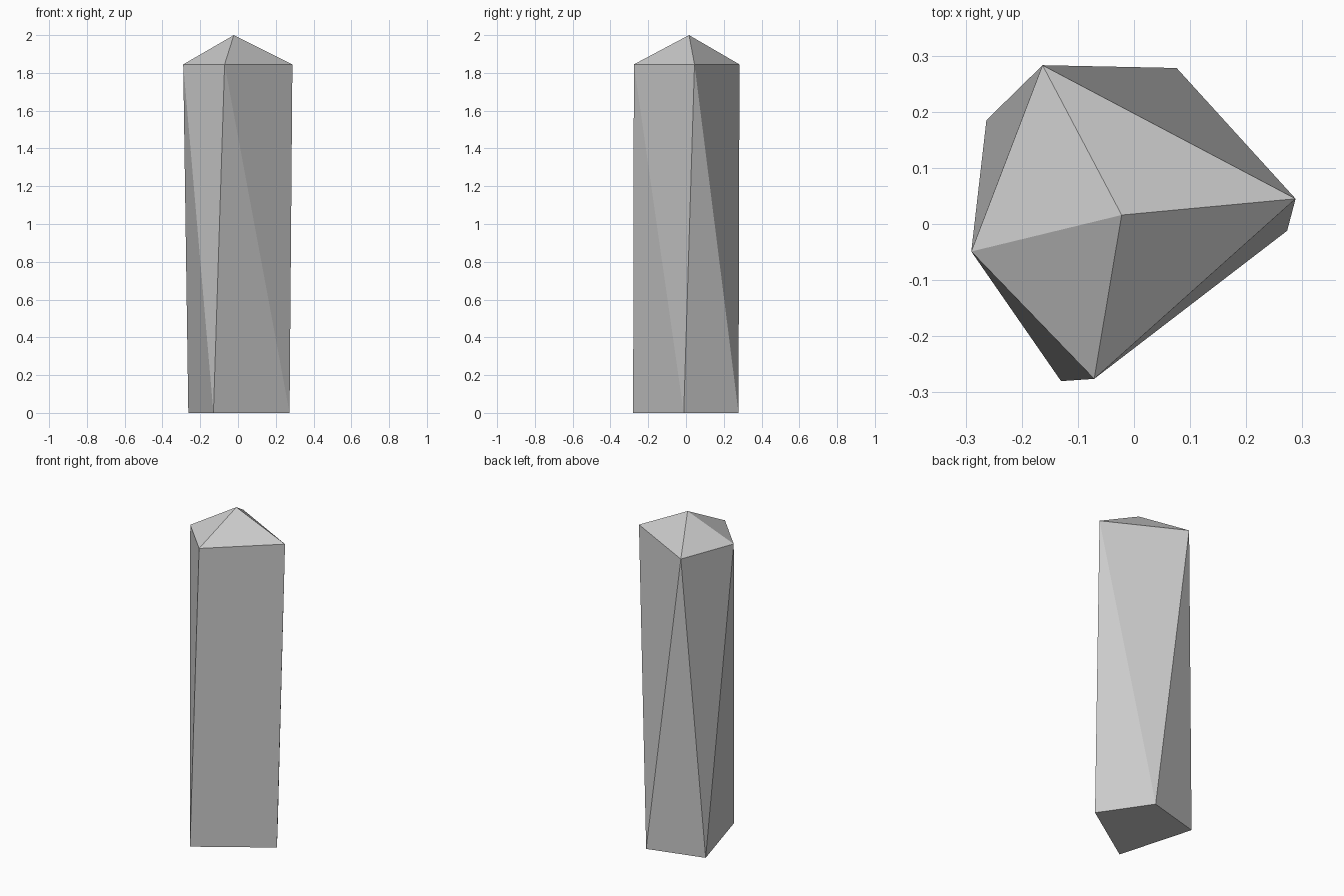
import bpy
import bmesh

cube = bpy.data.objects.get("Cube")
if cube:
    bpy.data.objects.remove(cube, do_unlink=True)

# Single stone colour
grey = (0.6, 0.6, 0.6, 1.0)
stone = bpy.data.materials.new("stone_grey")
stone.use_nodes = True
stone.diffuse_color = grey
stone.node_tree.nodes["Principled BSDF"].inputs["Base Color"].default_value = grey

# Outlines of the twisted pillar, counter-clockwise from the right-hand corner
BASE = [(-0.263, 0.185), (-0.13, -0.28), (0.273, -0.012), (0.076, 0.278)]
SHOULDER = [(-0.29, -0.049), (-0.071, -0.276), (0.288, 0.045), (-0.163, 0.283)]
SHOULDER_Z = 1.845
APEX = (-0.022, 0.016, 2.0)

bm = bmesh.new()
low = [bm.verts.new((x, y, 0)) for x, y in BASE]
high = [bm.verts.new((x, y, SHOULDER_Z)) for x, y in SHOULDER]
tip = bm.verts.new(APEX)

# Flat underside
bm.faces.new(low[::-1])

# Each side is two twisted facets, topped by one facet of the point
for i in range(len(low)):
    j = (i + 1) % len(low)
    bm.faces.new((low[i], low[j], high[i]))
    bm.faces.new((low[j], high[j], high[i]))
    bm.faces.new((high[i], high[j], tip))

bmesh.ops.recalc_face_normals(bm, faces=bm.faces)
mesh = bpy.data.meshes.new("stone_pillar")
bm.to_mesh(mesh)
bm.free()
mesh.materials.append(stone)

pillar = bpy.data.objects.new("stone_pillar", mesh)
bpy.context.collection.objects.link(pillar)
